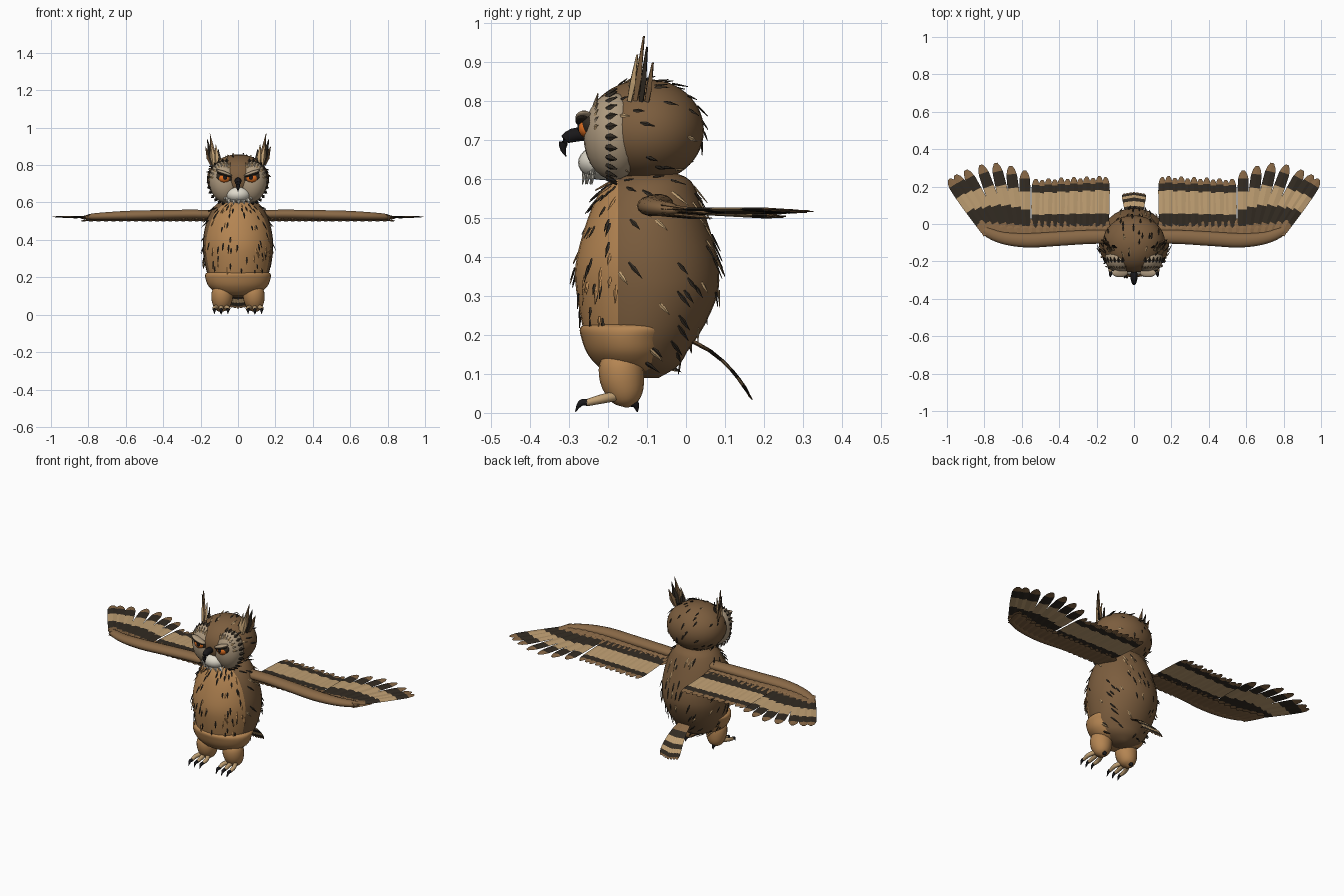
import bpy, bmesh, math, random
from mathutils import Vector as V

if "Cube" in bpy.data.objects:
    bpy.data.objects.remove(bpy.data.objects["Cube"])

random.seed(4)
COLOURS = {
    "brown": (0.20, 0.110, 0.048), "tan": (0.46, 0.235, 0.085),
    "buff": (0.52, 0.345, 0.17), "dark_brown": (0.032, 0.024, 0.016),
    "face_beige": (0.42, 0.32, 0.21), "white": (0.74, 0.70, 0.60),
    "orange": (0.75, 0.16, 0.015), "black": (0.010, 0.009, 0.010),
    "wing_brown": (0.25, 0.140, 0.062)}
NAMES = list(COLOURS)
MATS = []
for n, c in COLOURS.items():
    m = bpy.data.materials.new(n)
    m.diffuse_color = (*c, 1)
    m.use_nodes = True
    m.node_tree.nodes["Principled BSDF"].inputs["Base Color"].default_value = m.diffuse_color
    MATS.append(m)


def finish(bm, name, smooth=True):
    bmesh.ops.recalc_face_normals(bm, faces=bm.faces)
    me = bpy.data.meshes.new(name)
    bm.to_mesh(me)
    bm.free()
    for m in MATS:
        me.materials.append(m)
    ob = bpy.data.objects.new(name, me)
    bpy.context.collection.objects.link(ob)
    if smooth:
        bpy.ops.object.select_all(action='DESELECT')
        bpy.context.view_layer.objects.active = ob
        ob.select_set(True)
        bpy.ops.object.shade_smooth_by_angle(angle=math.radians(50))
    return ob


def skin(bm, rings, mat):
    """Joins rings of points into a closed skin; mat is a colour or one per span."""
    vs = [[bm.verts.new(p) for p in r] for r in rings]
    n = len(vs[0])
    for i in range(len(vs) - 1):
        idx = NAMES.index(mat if isinstance(mat, str) else mat[i])
        for j in range(n):
            k = (j + 1) % n
            bm.faces.new((vs[i][j], vs[i][k], vs[i+1][k], vs[i+1][j])).material_index = idx
    for r, i in ((vs[0], 0), (vs[-1], -1)):
        bm.faces.new(r).material_index = NAMES.index(mat if isinstance(mat, str) else mat[i])


def spline(rows, u):
    """Smooth interpolation through rows, u from 0 to 1."""
    f = min(max(u, 0), 1) * (len(rows) - 1)
    i = min(int(f), len(rows) - 2)
    t = f - i
    a, b, c, d = (rows[min(max(k, 0), len(rows) - 1)] for k in (i-1, i, i+1, i+2))
    return [0.5 * (2*q + (r-p)*t + (2*p-5*q+4*r-s)*t*t + (3*q-p-3*r+s)*t**3)
            for p, q, r, s in zip(a, b, c, d)]


def surf(rows, u, a):
    """Rows are z, y centre, x radius, front y radius, back y radius."""
    r = spline(rows, u)
    return V((r[2]*math.cos(a), r[1] + (r[3] if math.sin(a) < 0 else r[-1])*math.sin(a), r[0]))


def loft(rows, mat, steps=26, sides=32):
    bm = bmesh.new()
    skin(bm, [[surf(rows, i/steps, 2*math.pi*j/sides) for j in range(sides)]
              for i in range(steps + 1)], mat)
    return bm


def tube(bm, pts, mat, sides=10, flat=1.0, steps=10):
    """Points are x, y, z, radius; flat squeezes the tube's height."""
    rings = []
    for i in range(steps + 1):
        u = i / steps
        p = spline(pts, u)
        d = (V(spline(pts, u + .02)[:3]) - V(spline(pts, u - .02)[:3])).normalized()
        side = d.cross(V((0, 0, 1)) if abs(d.z) < .9 else V((0, 1, 0))).normalized()
        up = side.cross(d)
        r = max(p[3], 0.0008)
        rings.append([V(p[:3]) + r*math.cos(w)*side + r*flat*math.sin(w)*up
                      for w in (2*math.pi*j/sides for j in range(sides))])
    skin(bm, rings, mat)


def blade(bm, root, tip, width, normal, bands, thick=0.006, bow=(0, 0, 0), blunt=True):
    """Feather with a ridged section; bands are (end fraction, colour)."""
    root, tip, bow = V(root), V(tip), V(bow)
    side = (tip - root).cross(V(normal)).normalized()
    up = side.cross(tip - root).normalized()
    cuts = sorted({0, .5, .85, .95, 1} | {b[0] for b in bands}) if blunt else [0, .4, 1]
    rings, mats = [], []
    for t in cuts:
        if blunt:
            w = (.8 + .2*min(t/.5, 1)) * math.sqrt(max(1 - max(0, (t-.78)/.23)**2, .02))
        else:
            w = {0: .55, .4: 1, 1: .04}[t]
        c = root.lerp(tip, t) + bow*4*t*(1-t)
        h = thick/2 * (1 if t < .9 else .4)
        rings.append([c + side*w*width/2, c + up*h, c - side*w*width/2, c - up*h])
    for a, b in zip(cuts, cuts[1:]):
        mats.append(next(col for end, col in bands if (a+b)/2 <= end))
    skin(bm, rings, mats)


def ball(name, centre, radii, mat, rot=0):
    bm = bmesh.new()
    bmesh.ops.create_uvsphere(bm, u_segments=24, v_segments=14, radius=1)
    for v in bm.verts:
        p = V((v.co.x*radii[0], v.co.y*radii[1], v.co.z*radii[2]))
        c, s = math.cos(rot), math.sin(rot)
        v.co = V((p.x*c - p.z*s, p.y, p.x*s + p.z*c)) + V(centre)
    for f in bm.faces:
        f.material_index = NAMES.index(mat)
    return finish(bm, name)


def flecks(name, rows, count, flow, length, front, lo, hi):
    """Scatters small pointed feathers over a lofted surface."""
    bm = bmesh.new()
    while count:
        u, a = random.uniform(lo, hi), random.uniform(0, 2*math.pi)
        p = surf(rows, u, a)
        if (p.y < -0.175) != front:
            continue
        n = (surf(rows, u, a+.05) - p).cross(surf(rows, u+.02, a) - p).normalized()
        d = V(flow) - n*V(flow).dot(n)
        if d.length < .2:
            d = V((0, 0, -1)) - n*-n.z
        q = p + d.normalized()*length*random.uniform(.6, 1.2)
        blade(bm, p + n*.001, q + n*.009, .012, n,
              [(1, "dark_brown" if random.random() < .72 else "buff" if not front else "tan")],
              .005, blunt=False)
        count -= 1
    finish(bm, name, False)


# Body: buff breast, brown back
BODY = [(.09, -.10, .02, .03), (.12, -.11, .10, .09), (.16, -.12, .14, .125),
        (.22, -.11, .165, .155), (.30, -.10, .183, .18), (.36, -.10, .188, .185),
        (.42, -.10, .185, .176), (.50, -.10, .168, .152), (.56, -.097, .14, .128),
        (.60, -.09, .105, .098), (.62, -.09, .05, .05)]
bm = loft(BODY, "brown")
bmesh.ops.bisect_plane(bm, geom=bm.verts[:] + bm.edges[:] + bm.faces[:],
                       plane_co=(0, -.175, 0), plane_no=(0, 1, 0))
for f in bm.faces:
    if f.calc_center_median().y < -.175:
        f.material_index = NAMES.index("tan")
finish(bm, "body")
flecks("breast_flecks", BODY, 75, (0, 0, -1), .04, True, .32, .88)
flecks("back_flecks", BODY, 85, (0, .55, -.6), .05, False, .1, .92)

# Feathered lower belly
finish(loft([(.10, -.14, .04, .04), (.115, -.14, .11, .08), (.15, -.145, .155, .107),
             (.19, -.145, .173, .123), (.22, -.135, .173, .136), (.232, -.13, .14, .11)],
            "tan"), "lower_belly")

# Head
HEAD = [(.725 - .132*math.cos(t), -.098, .165*math.sin(t)+.001, .16*math.sin(t)+.001,
         .143*math.sin(t)+.001) for t in (math.pi*i/12 for i in range(13))]
finish(loft(HEAD, "brown"), "head")
flecks("head_flecks", HEAD, 48, (0, .9, -.3), .035, False, .15, .95)

# Face
ball("chin", (0, -.215, .643), (.068, .062, .045), "white")
rim, ruff, beard = bmesh.new(), bmesh.new(), bmesh.new()
for s, tag in ((-1, "right"), (1, "left")):
    ball(tag + "_face_disc", (s*.072, -.185, .71), (.083, .078, .112), "face_beige", -s*.12)
    ball(tag + "_eye_surround", (s*.073, -.247, .735), (.044, .022, .030), "dark_brown", s*.25)
    ball(tag + "_eye", (s*.073, -.254, .730), (.031, .022, .024), "orange")
    ball(tag + "_pupil", (s*.070, -.267, .733), (.014, .012, .015), "black")
    ball(tag + "_brow", (s*.075, -.262, .758), (.046, .022, .010), "face_beige", s*.35)
    ball(tag + "_eyelid", (s*.075, -.266, .750), (.040, .018, .008), "dark_brown", s*.3)
    for i in range(14):     # dark bars round the face
        a = math.radians(-85 + 14*i)
        o = V((s*math.cos(a), 0, math.sin(a)))
        p = V((s*.072, -.205, .71)) + V((o.x*.080, 0, o.z*.108))
        blade(rim, p, p + o*.016 + V((0, .028, 0)), .02, o, [(1, "dark_brown")], .01, blunt=False)
    for i in range(9):      # pale fringe over the eyes
        a = math.radians(15 + 12*i)
        o = V((s*math.cos(a), 0, math.sin(a)))
        p = V((s*.072, -.238, .71)) + V((o.x*.05, 0, o.z*.075))
        blade(ruff, p, p + o*.036 + V((0, .012, 0)), .016, (0, -1, 0),
              [(1, "face_beige" if i % 2 else "buff")], .006, blunt=False)
for i in range(16):
    x = -.06 + .008*i
    p = V((x, -.262 + abs(x)*.5, .645 - .012*(i % 3)))
    blade(beard, p, p + V((x*.25, -.006, -.034)), .017, (0, -1, 0), [(1, "white")], .008, blunt=False)
finish(rim, "face_rim_bars", False)
finish(ruff, "face_fringe", False)
finish(beard, "chin_feathers", False)

bm = bmesh.new()
tube(bm, [(0, -.25, .715, .016), (0, -.285, .714, .019), (0, -.310, .702, .014),
          (0, -.316, .680, .009), (0, -.308, .658, .001)], "black")
finish(bm, "beak")

# Ear tufts: base x, base y, tip x, tip y, tip z
bm = bmesh.new()
for s in (-1, 1):
    for i, (bx, by, tx, ty, tz) in enumerate([
            (.125, -.13, .15, -.108, .968), (.135, -.115, .165, -.10, .94), (.115, -.14, .118, -.12, .91),
            (.14, -.10, .175, -.085, .90), (.105, -.125, .105, -.115, .885), (.13, -.145, .145, -.125, .92)]):
        blade(bm, (s*bx, by, .80), (s*tx, ty, tz), .032, (s*.5, -1, 0),
              [(1, ("brown", "dark_brown", "buff")[i % 3])], .014, blunt=False)
finish(bm, "ear_tufts", False)

# Wings
SECONDARY = [(.37, "dark_brown"), (.76, "buff"), (.89, "dark_brown"), (1, "wing_brown")]
PRIMARY = [(.14, "wing_brown"), (.40, "dark_brown"), (.68, "buff"), (.88, "dark_brown"), (1, "wing_brown")]
COVERT = [(1, "wing_brown")]
TIPS = [(.585, .285), (.66, .31), (.74, .326), (.82, .316), (.90, .288), (.955, .262), (.988, .24)]
for s, tag in ((-1, "right"), (1, "left")):
    bm = bmesh.new()
    tube(bm, [(s*.10, -.068, .535, .036), (s*.25, -.07, .537, .037), (s*.42, -.08, .534, .038),
              (s*.57, -.088, .531, .038), (s*.70, -.075, .527, .032), (s*.79, -.04, .523, .024),
              (s*.815, -.015, .521, .004)], "wing_brown", 14, .68, 20)
    finish(bm, tag + "_wing_arm")
    bm = bmesh.new()
    for i in range(12):
        x = .155 + .034*i
        blade(bm, (s*x, -.06, .518), (s*(x - .004), .25 + .008*(i % 2) - .0015*i, .502 + .003*(i % 2)),
              .045, (0, 0, 1), SECONDARY, .009)
    for i, (x, y) in enumerate(TIPS):
        blade(bm, (s*(.58 + .036*i), -.06 + .004*i, .517 + .001*i), (s*x, y, .514 + .0015*i),
              .060, (0, 0, 1), PRIMARY, .009)
    finish(bm, tag + "_flight_feathers", False)
    bm = bmesh.new()
    for row, (length, z) in enumerate(((.125, .524), (.085, .534))):
        for i in range(19):
            x = .15 + .0355*i
            y = -.095 + max(0, x - .66)*.28
            lean = max(0, x - .5)*.14
            for dz in (0,) if row else (0, -.012):
                blade(bm, (s*x, y, z + dz), (s*(x + lean), y + length, z - .012 + dz), .042,
                      (0, 0, 1), COVERT, .008)
    finish(bm, tag + "_covert_feathers", False)

# Tail fan
TAIL = [(.3, "wing_brown"), (.48, "dark_brown"), (.64, "buff"), (.76, "dark_brown"),
        (.86, "buff"), (.95, "dark_brown"), (1, "wing_brown")]
bm = bmesh.new()
for k in (-3, 3, -2, 2, -1, 1, 0):
    d = .004*(3 - abs(k))
    blade(bm, (k*.007, .0, .19 + d*.5), (k*.0175, .162 + d*.7, .042 - d*.7), .036, (0, .7, .7),
          TAIL, .007, (0, .013, .016))
finish(bm, "tail_feathers", False)

# Legs, toes and claws
for s, tag in ((-1, "right"), (1, "left")):
    bm = bmesh.new()
    tube(bm, [(s*.083, -.165, .165, .02), (s*.083, -.167, .135, .052), (s*.085, -.165, .095, .058),
              (s*.088, -.157, .055, .049), (s*.09, -.152, .028, .032), (s*.09, -.15, .014, .004)],
         "tan", 20, 1, 16)
    finish(bm, tag + "_leg")
    toes, claws = bmesh.new(), bmesh.new()
    for dx in (-.036, 0, .036):
        x = s*.09 + dx
        tube(toes, [(s*.09 + dx*.4, -.17, .045, .013), (x*.99, -.215, .036, .012),
                    (x, -.255, .026, .009)], "buff", 8)
        tube(claws, [(x, -.25, .027, .009), (x, -.27, .025, .008), (x, -.284, .003, .001)], "black", 8)
    tube(claws, [(s*.09, -.15, .03, .012), (s*.09, -.13, .022, .01), (s*.09, -.125, .002, .001)], "black", 8)
    finish(toes, tag + "_toes")
    finish(claws, tag + "_claws")
